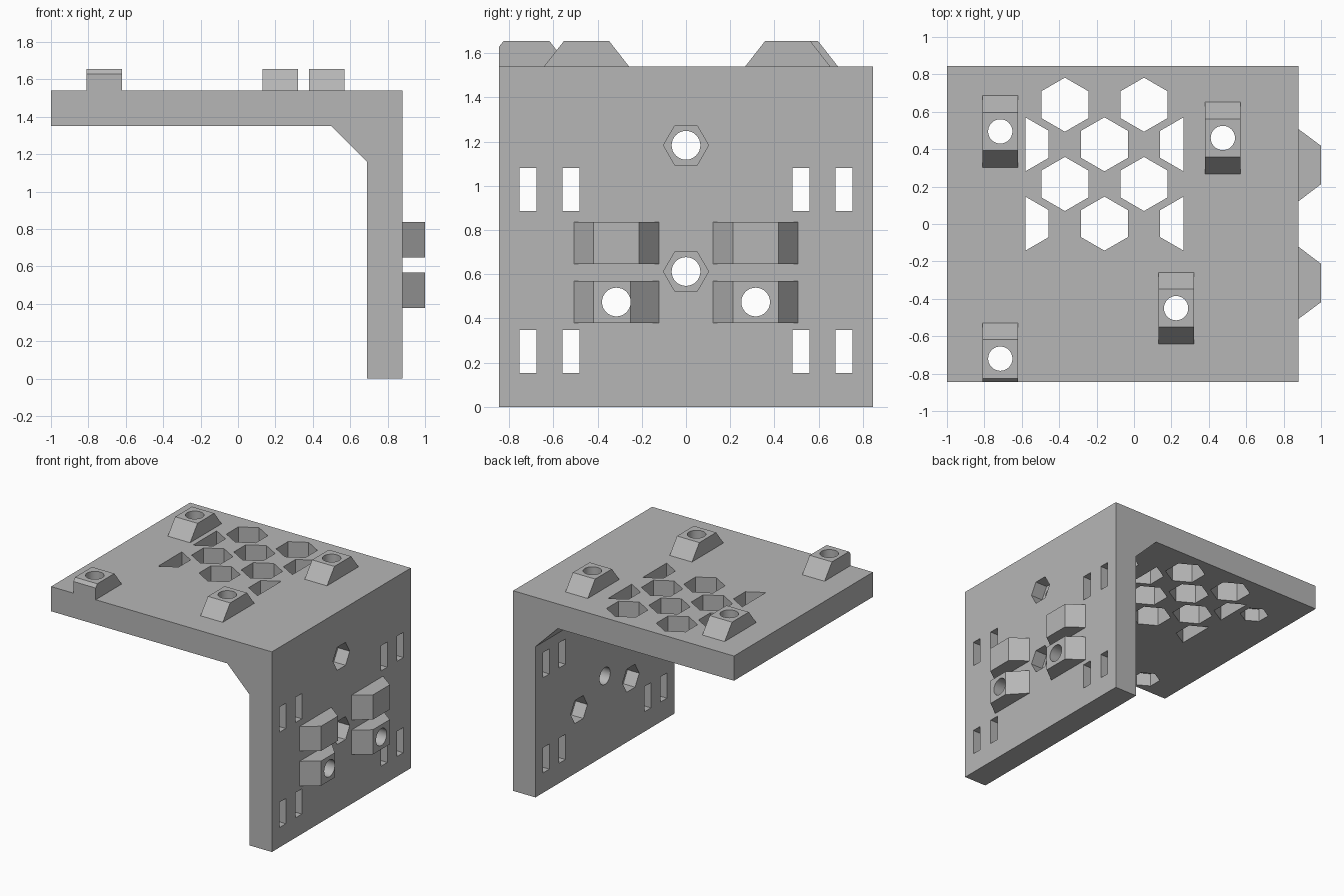
import bpy, bmesh
from math import cos, sin, pi
from mathutils import Vector

if "Cube" in bpy.data.objects:
    bpy.data.objects.remove(bpy.data.objects["Cube"], do_unlink=True)

gray = bpy.data.materials.new("plain gray")
gray.use_nodes = True
gray.diffuse_color = (0.47, 0.47, 0.47, 1)
gray.node_tree.nodes["Principled BSDF"].inputs["Base Color"].default_value = (0.47, 0.47, 0.47, 1)

HALF = 0.845            # half depth of the bracket
TOP, UNDER = 1.54, 1.35  # shelf faces
OUT, INNER = 0.88, 0.69  # wall faces
BOLT_R, NUT_R, NUT_DEPTH = 0.065, 0.102, 0.1


def prism(bm, points, axis, lo, hi):
    """Extrude a 2D outline along an axis: x uses (y, z), y uses (x, z), z uses (x, y)."""
    def place(p, d):
        co = list(p)
        co.insert("xyz".index(axis), d)
        return Vector(co)
    a = [bm.verts.new(place(p, lo)) for p in points]
    b = [bm.verts.new(place(p, hi)) for p in points]
    n = len(points)
    faces = [bm.faces.new(a), bm.faces.new(b)]
    for i in range(n):
        j = (i + 1) % n
        faces.append(bm.faces.new((a[i], a[j], b[j], b[i])))
    bmesh.ops.recalc_face_normals(bm, faces=faces)


def ngon(cx, cy, r, n, turn=0.0):
    return [(cx + r * cos(turn + 2 * pi * i / n), cy + r * sin(turn + 2 * pi * i / n))
            for i in range(n)]


def rect(x0, x1, y0, y1):
    return [(x0, y0), (x1, y0), (x1, y1), (x0, y1)]


def finish(name, bm):
    mesh = bpy.data.meshes.new(name)
    bm.to_mesh(mesh)
    bm.free()
    mesh.materials.append(gray)
    obj = bpy.data.objects.new(name, mesh)
    bpy.context.collection.objects.link(obj)
    return obj


def combine(target, tool, operation):
    mod = target.modifiers.new(operation.lower(), "BOOLEAN")
    mod.object, mod.operation, mod.solver = tool, operation, "EXACT"
    bpy.context.view_layer.objects.active = target
    bpy.ops.object.modifier_apply(modifier=mod.name)
    bpy.data.objects.remove(tool, do_unlink=True)


# Angled bracket: shelf, wall and the chamfer between them
bm = bmesh.new()
prism(bm, [(-1, UNDER), (0.5, UNDER), (INNER, 1.16), (INNER, 0),
           (OUT, 0), (OUT, TOP), (-1, TOP)], "y", -HALF, HALF)
bracket = finish("bracket", bm)

# Shelf bosses: centre x, centre y; the front one is cut flush with the edge
shelf_bosses = [(-0.715, 0.495), (0.475, 0.46), (0.225, -0.45), (-0.715, -0.72)]
SINK, RISE = 0.03, 0.115
bm = bmesh.new()
for x, y in shelf_bosses:
    z = TOP + RISE
    outline = [(y + 0.192, TOP - SINK), (y + 0.192, TOP), (y + 0.102, z)]
    if y - 0.192 < -HALF:
        outline += [(-0.825, z), (-HALF, 1.63), (-HALF, TOP - SINK)]
    else:
        outline += [(y - 0.102, z), (y - 0.192, TOP), (y - 0.192, TOP - SINK)]
    prism(bm, outline, "x", x - 0.095, x + 0.095)

# Wall bosses: base and flat ends in y, centre z
wall_bosses = [(-0.507, -0.418, -0.213, -0.122, 0.742), (0.122, 0.213, 0.418, 0.507, 0.742),
               (-0.507, -0.418, -0.25, -0.122, 0.474), (0.122, 0.213, 0.418, 0.507, 0.474)]
for y0, y1, y2, y3, z in wall_bosses:
    prism(bm, [(OUT - SINK, y0), (OUT, y0), (1, y1), (1, y2), (OUT, y3), (OUT - SINK, y3)],
          "z", z - 0.095, z + 0.095)
combine(bracket, finish("bosses", bm), "UNION")

# Through holes: bolts, slots and the honeycomb
wall_bolts = [(0, 1.183), (0, 0.612)]
boss_bolts = [(-0.315, 0.474), (0.315, 0.474)]
bm = bmesh.new()
for x, y in shelf_bosses:
    prism(bm, ngon(x, y, BOLT_R, 32), "z", 1.2, 1.8)
for y, z in wall_bolts + boss_bolts:
    prism(bm, ngon(y, z, BOLT_R, 32), "x", 0.6, 1.1)
for side in (-1, 1):
    for y in (0.52, 0.715):
        for z in (0.25, 0.983):
            prism(bm, rect(side * y - 0.039, side * y + 0.039, z - 0.097, z + 0.097),
                  "x", 0.6, 1.0)
STEP, MID = 0.2115, -0.158
for row in range(4):
    y = 0.638 - row * 0.212
    for col in ((-1, 1) if row % 2 == 0 else (-2, 0, 2)):
        cell = ngon(MID + col * STEP, y, 0.1445, 6, pi / 2)
        if abs(col) == 2:   # outer cells keep only the inward half
            cell = [p for p in cell if (p[0] - MID) * col <= (2 * STEP + 0.001) * abs(col)]
        prism(bm, cell, "z", 1.2, 1.7)
combine(bracket, finish("through_holes", bm), "DIFFERENCE")

# Hexagonal nut pockets
bm = bmesh.new()
for x, y in shelf_bosses:
    prism(bm, ngon(x, y, NUT_R, 6, pi / 2), "z", 1.2, UNDER + NUT_DEPTH)
for y, z in wall_bolts:
    prism(bm, ngon(y, z, NUT_R, 6), "x", OUT - NUT_DEPTH, 0.95)
for y, z in boss_bolts:
    prism(bm, ngon(y, z, NUT_R, 6), "x", 0.6, INNER + NUT_DEPTH)
combine(bracket, finish("nut_pockets", bm), "DIFFERENCE")

# Smooth the round holes, keep every other edge sharp
bpy.ops.object.select_all(action="DESELECT")
bracket.select_set(True)
bpy.context.view_layer.objects.active = bracket
bpy.ops.object.shade_smooth_by_angle(angle=pi / 6)
